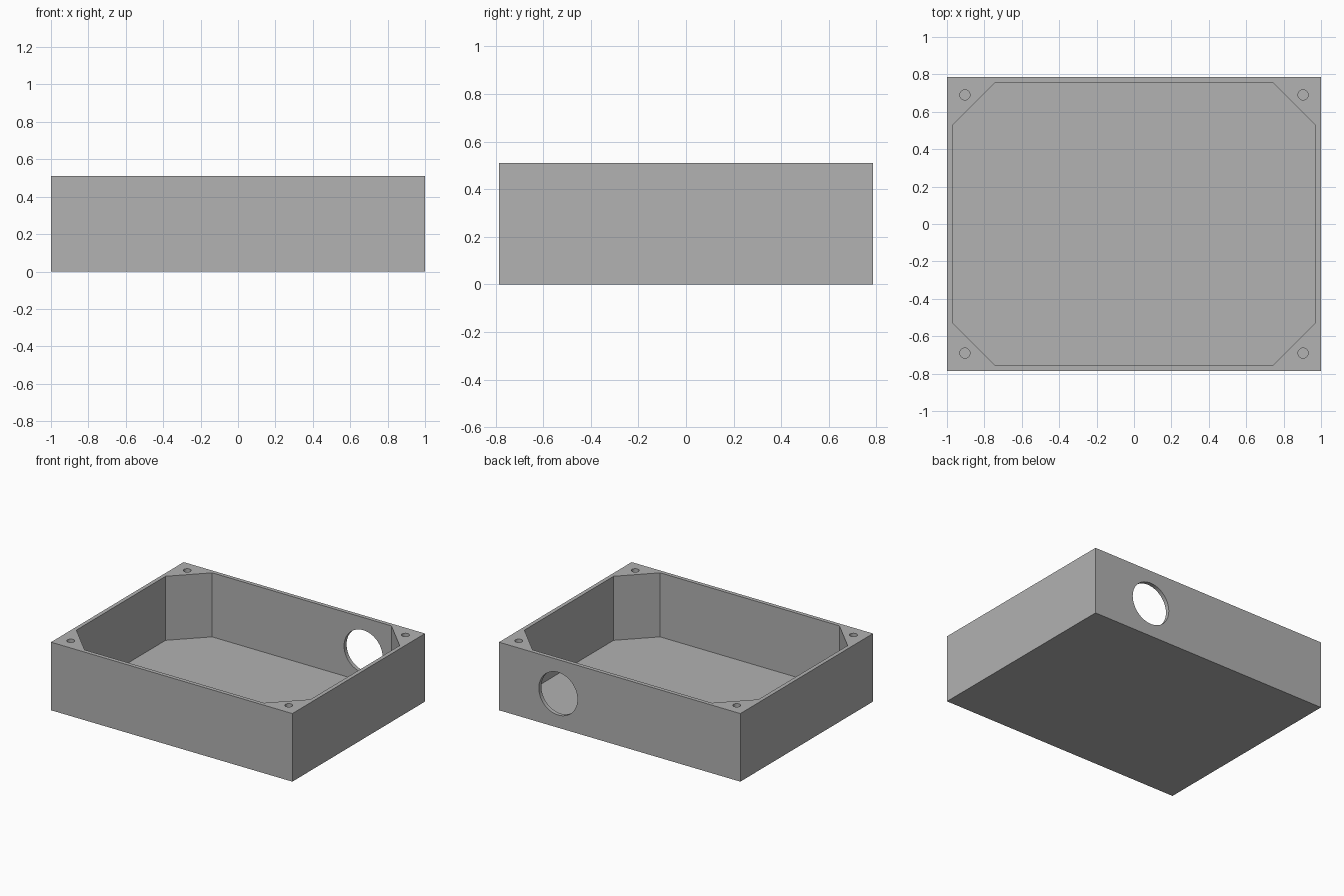
import bpy
import bmesh
import math
from mathutils import Matrix, Vector

if "Cube" in bpy.data.objects:
    bpy.data.objects.remove(bpy.data.objects["Cube"], do_unlink=True)

HALF_X, HALF_Y, HEIGHT = 1.0, 0.785, 0.51
WALL = 0.03
CORNER = 0.227        # size of the solid screw bosses in the corners
SCREW_DEPTH = 0.3

grey = bpy.data.materials.new("plain grey")
grey.use_nodes = True
colour = (0.445, 0.445, 0.445, 1)
grey.diffuse_color = colour
grey.node_tree.nodes["Principled BSDF"].inputs["Base Color"].default_value = colour


def add_object(name, bm):
    bmesh.ops.recalc_face_normals(bm, faces=bm.faces)
    mesh = bpy.data.meshes.new(name)
    bm.to_mesh(mesh)
    bm.free()
    mesh.materials.append(grey)
    obj = bpy.data.objects.new(name, mesh)
    bpy.context.scene.collection.objects.link(obj)
    return obj


def prism(name, outline, bottom, top):
    bm = bmesh.new()
    face = bm.faces.new([bm.verts.new((x, y, bottom)) for x, y in outline])
    extruded = bmesh.ops.extrude_face_region(bm, geom=[face])["geom"]
    verts = [v for v in extruded if isinstance(v, bmesh.types.BMVert)]
    bmesh.ops.translate(bm, verts=verts, vec=Vector((0, 0, top - bottom)))
    return add_object(name, bm)


def cylinder(name, radius, depth, matrix, sides):
    bm = bmesh.new()
    bmesh.ops.create_cone(bm, cap_ends=True, segments=sides, radius1=radius,
                          radius2=radius, depth=depth, matrix=matrix)
    return add_object(name, bm)


# Outer block of the open enclosure
box = prism("enclosure_box", [(-HALF_X, -HALF_Y), (HALF_X, -HALF_Y),
                              (HALF_X, HALF_Y), (-HALF_X, HALF_Y)], 0, HEIGHT)

# Cavity with chamfered corners, leaving the screw bosses
ix, iy = HALF_X - WALL, HALF_Y - WALL
outline = []
for sx, sy in ((1, 1), (-1, 1), (-1, -1), (1, -1)):
    pair = [(sx * ix, sy * (iy - CORNER)), (sx * (ix - CORNER), sy * iy)]
    outline += pair if sx * sy > 0 else pair[::-1]
cutters = [prism("cavity_cutter", outline, WALL, HEIGHT + 0.1)]

# Round cable opening in the back wall
cutters.append(cylinder("cable_hole_cutter", 0.16, 0.2,
                        Matrix.Translation((0.51, HALF_Y, HEIGHT / 2))
                        @ Matrix.Rotation(math.pi / 2, 4, "X"), 64))

# Blind screw holes in the four bosses
for sx in (-1, 1):
    for sy in (-1, 1):
        cutters.append(cylinder("screw_hole_cutter", 0.027, SCREW_DEPTH * 2,
                                Matrix.Translation((sx * 0.904, sy * 0.69, HEIGHT)), 32))

# Cut the openings, then discard the cutters
bpy.context.view_layer.objects.active = box
box.select_set(True)
for cutter in cutters:
    cutter.hide_render = True
    mod = box.modifiers.new("cut", "BOOLEAN")
    mod.operation = "DIFFERENCE"
    mod.solver = "EXACT"
    mod.object = cutter
    bpy.ops.object.modifier_apply(modifier=mod.name)
    bpy.data.objects.remove(cutter, do_unlink=True)

bpy.ops.object.shade_smooth_by_angle(angle=math.radians(30))
